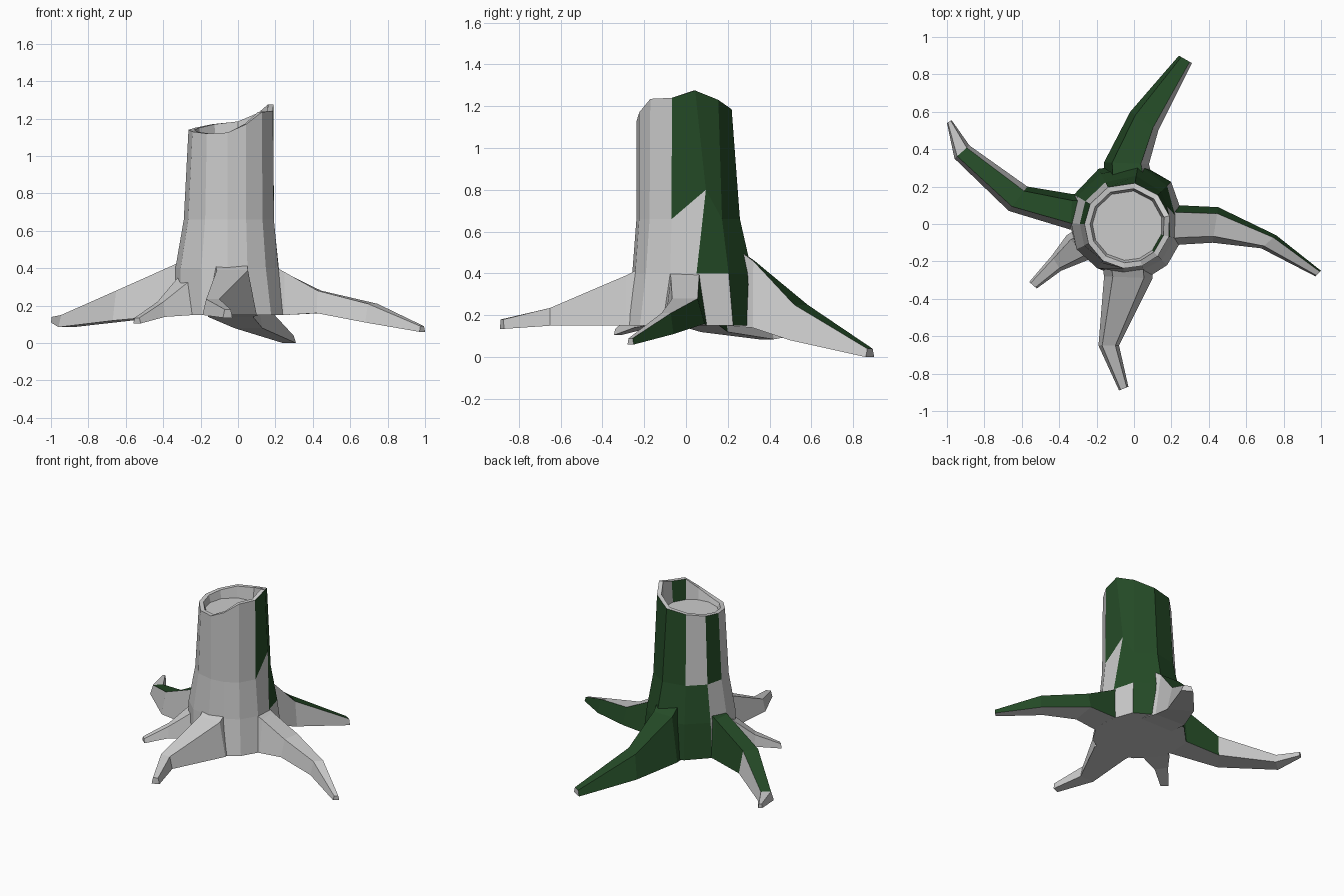
import bpy, bmesh, math
from mathutils import Vector

cube = bpy.data.objects.get("Cube")
if cube:
    bpy.data.objects.remove(cube, do_unlink=True)


def make_material(name, color):
    mat = bpy.data.materials.new(name)
    mat.use_nodes = True
    mat.diffuse_color = color
    mat.node_tree.nodes["Principled BSDF"].inputs["Base Color"].default_value = color
    return mat


GREY, MOSS = 0, 1
MATERIALS = [make_material("bare_wood_grey", (0.6, 0.6, 0.6, 1)),
             make_material("moss_green", (0.018, 0.07, 0.02, 1))]


def finish(bm, name):
    """Turn the bmesh into a flat shaded object."""
    bmesh.ops.recalc_face_normals(bm, faces=bm.faces)
    mesh = bpy.data.meshes.new(name)
    bm.to_mesh(mesh)
    bm.free()
    for mat in MATERIALS:
        mesh.materials.append(mat)
    obj = bpy.data.objects.new(name, mesh)
    bpy.context.collection.objects.link(obj)
    return obj


def loft(bm, rings, mossy):
    """Join rings of points; mossy(band, side) tells which faces are green."""
    loops = [[bm.verts.new(p) for p in ring] for ring in rings]
    for band, (low, high) in enumerate(zip(loops, loops[1:])):
        count = len(low)
        for side in range(count):
            nxt = (side + 1) % count
            face = bm.faces.new((low[side], low[nxt], high[nxt], high[side]))
            face.material_index = MOSS if mossy(band, side) else GREY
    bm.faces.new(loops[0])
    bm.faces.new(loops[-1])


# Hollow, broken trunk: uneven twelve-sided rings from base to rim to inner floor
ANGLES = [-15, 13, 45, 80, 117, 150, 178, 205, 235, 265, 290, 315]
RIM_Z = [1.24, 1.275, 1.23, 1.185, 1.17, 1.15, 1.14, 1.13, 1.12, 1.125, 1.17, 1.235]
BASE_R = [.3, .3, .33, .34, .34, .33, .31, .3, .28, .28, .3, .3]
FLARE_R = [.26, .26, .3, .33, .31, .31, .3, .3, .28, .25, .25, .26]


def trunk_ring(radii, heights, shift=0.0):
    ring = []
    for i, angle in enumerate(ANGLES):
        # The second corner leans sideways in the middle of the trunk
        a = math.radians(angle + (shift if i == 1 else 0))
        ring.append(Vector((-0.035 + radii[i] * math.cos(a),
                            -0.008 + radii[i] * math.sin(a), heights[i])))
    return ring


def level(value):
    return [value] * len(ANGLES)


waist_r = [0.5 * r + 0.105 for r in FLARE_R]
waist_z = level(0.66)
waist_z[1] = 0.8

MOSSY_SIDES = [
    {2, 3, 4},             # base
    {1, 2, 3, 4},          # flare
    {0, 1, 2, 3, 5},       # upper trunk
    set(),                 # rim
    {11},                  # inner wall
]

bm = bmesh.new()
loft(bm, [trunk_ring(BASE_R, level(0.15)),
          trunk_ring(FLARE_R, level(0.4)),
          trunk_ring(waist_r, waist_z, 13),
          trunk_ring(level(0.23), RIM_Z),
          trunk_ring(level(0.2), RIM_Z),
          trunk_ring(level(0.187), level(1.09))],
     lambda band, side: side in MOSSY_SIDES[band])
finish(bm, "trunk")


# Roots: each station is left x, y, right x, y, top height, bottom height
LEFT, TOP, RIGHT = 0, 1, 2


def root(name, stations, mossy=lambda band, side: False, inset=0.18):
    rings = []
    for lx, ly, rx, ry, top, bottom in stations:
        left, right = Vector((lx, ly, bottom)), Vector((rx, ry, bottom))
        rise = Vector((0, 0, top - bottom))
        rings.append([left, left.lerp(right, inset) + rise,
                      right.lerp(left, inset) + rise, right])
    bm = bmesh.new()
    loft(bm, rings, mossy)
    return finish(bm, name)


root("left_root", [
    (.12, .11, .12, -.13, .45, .15),
    (.24, .1, .25, -.11, .38, .15),
    (.45, .09, .42, -.1, .28, .16),
    (.76, -.06, .68, -.13, .21, .11),
    (1.0, -.25, .97, -.28, .09, .06)],
    lambda band, side: side == LEFT)

root("back_root", [
    (-.16, .2, .11, .2, .55, .15),
    (-.16, .33, .08, .32, .46, .14),
    (-.02, .6, .13, .5, .25, .08),
    (.24, .9, .31, .86, .04, 0)],
    lambda band, side: side in (LEFT, TOP))

root("right_root", [
    (-.22, -.06, -.22, .17, .5, .15),
    (-.34, -.03, -.33, .16, .42, .15),
    (-.67, .07, -.57, .2, .28, .12),
    (-.96, .35, -.88, .42, .15, .085),
    (-1.0, .54, -.975, .555, .14, .11)],
    lambda band, side: band < 3 and (side == TOP or side == RIGHT and band < 2))

root("front_right_root", [
    (-.13, -.2, -.28, -.01, .42, .15),
    (-.24, -.19, -.36, -.06, .33, .15),
    (-.39, -.25, -.44, -.17, .22, .14),
    (-.52, -.345, -.56, -.31, .135, .105)])

root("front_root", [
    (.09, -.15, -.18, -.15, .46, .15),
    (.1, -.29, -.16, -.28, .39, .15),
    (-.08, -.65, -.19, -.65, .235, .15),
    (-.03, -.87, -.08, -.89, .18, .135)])
